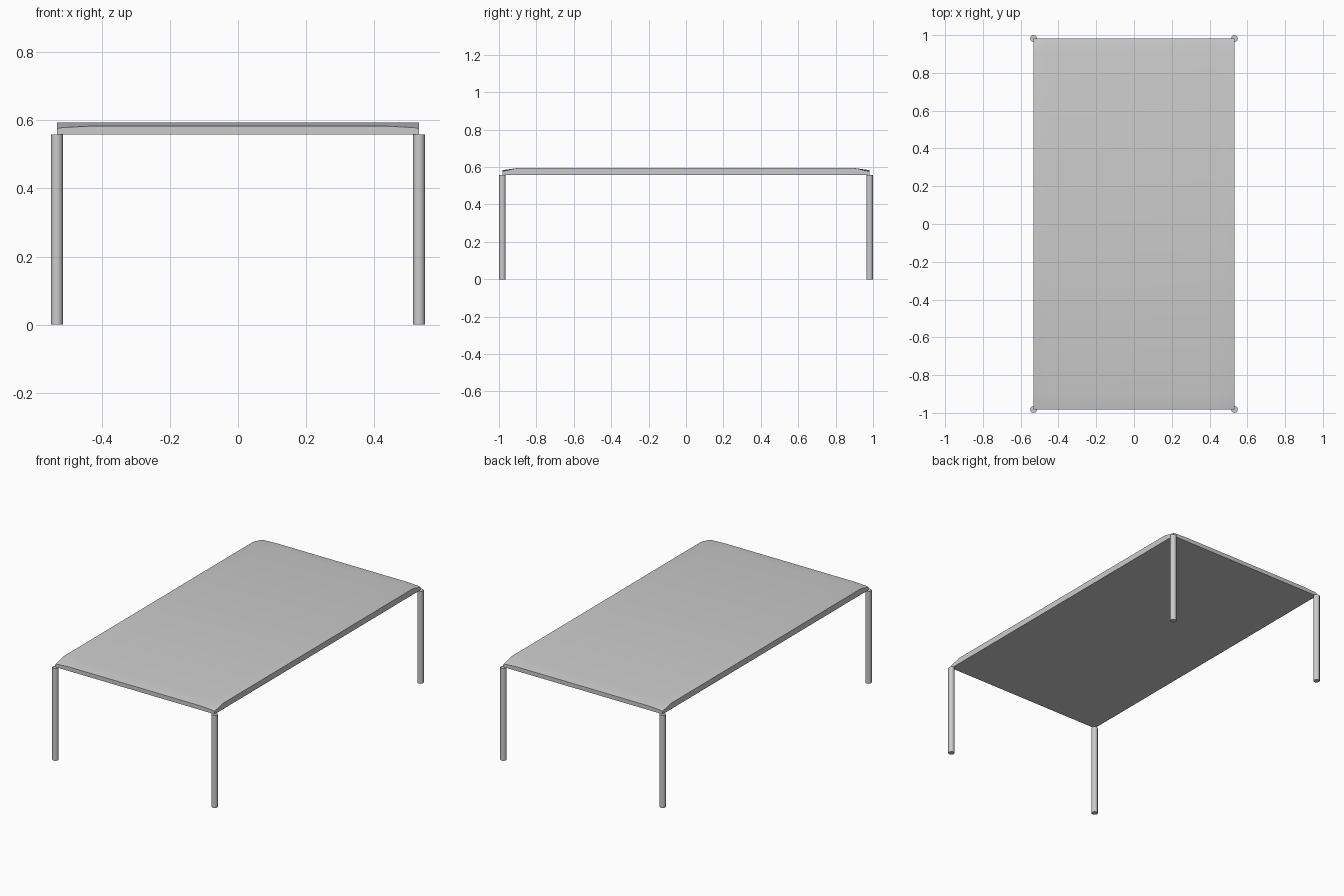
import bpy, bmesh

if "Cube" in bpy.data.objects:
    bpy.data.objects.remove(bpy.data.objects["Cube"])

HX, HY = 0.532, 0.982      # half size of the top, also the leg centres
LEG_R = 0.018
Z_LEG = 0.558              # leg height and underside of the top
Z_TOP = 0.594


def finish(name, bm, angle):
    bmesh.ops.recalc_face_normals(bm, faces=bm.faces[:])
    mesh = bpy.data.meshes.new(name)
    bm.to_mesh(mesh)
    bm.free()
    obj = bpy.data.objects.new(name, mesh)
    bpy.context.collection.objects.link(obj)
    bpy.ops.object.select_all(action='DESELECT')
    obj.select_set(True)
    bpy.context.view_layer.objects.active = obj
    bpy.ops.object.shade_smooth_by_angle(angle=angle)
    return obj


# Table top: flat slab easing down at both ends, a little lower at the corners
xs = [-HX, -0.515, -0.435, 0.435, 0.515, HX]
ys = [-HY, -0.905, 0.905, HY]
x_drop = [0.007, 0.004, 0, 0, 0.004, 0.007]

bm = bmesh.new()
grid = []
for j, y in enumerate(ys):
    at_end = j in (0, len(ys) - 1)
    grid.append([bm.verts.new((x, y, Z_TOP - (0.011 + d if at_end else 0)))
                 for x, d in zip(xs, x_drop)])
for r0, r1 in zip(grid, grid[1:]):
    for i in range(len(xs) - 1):
        bm.faces.new((r0[i], r0[i + 1], r1[i + 1], r1[i]))
top_faces = bm.faces[:]
ext = bmesh.ops.extrude_face_region(bm, geom=top_faces, use_keep_orig=True)
for v in ext["geom"]:
    if isinstance(v, bmesh.types.BMVert):
        v.co.z = Z_LEG
finish("table_top", bm, 0.6)

# Four round legs under the corners
for sy, end in ((-1, "front"), (1, "back")):
    for sx, side in ((-1, "left"), (1, "right")):
        bm = bmesh.new()
        bmesh.ops.create_cone(bm, cap_ends=True, segments=12, radius1=LEG_R,
                              radius2=LEG_R, depth=Z_LEG)
        bmesh.ops.translate(bm, verts=bm.verts[:],
                            vec=(sx * HX, sy * HY, Z_LEG / 2))
        finish(f"{end}_{side}_leg", bm, 0.6)
